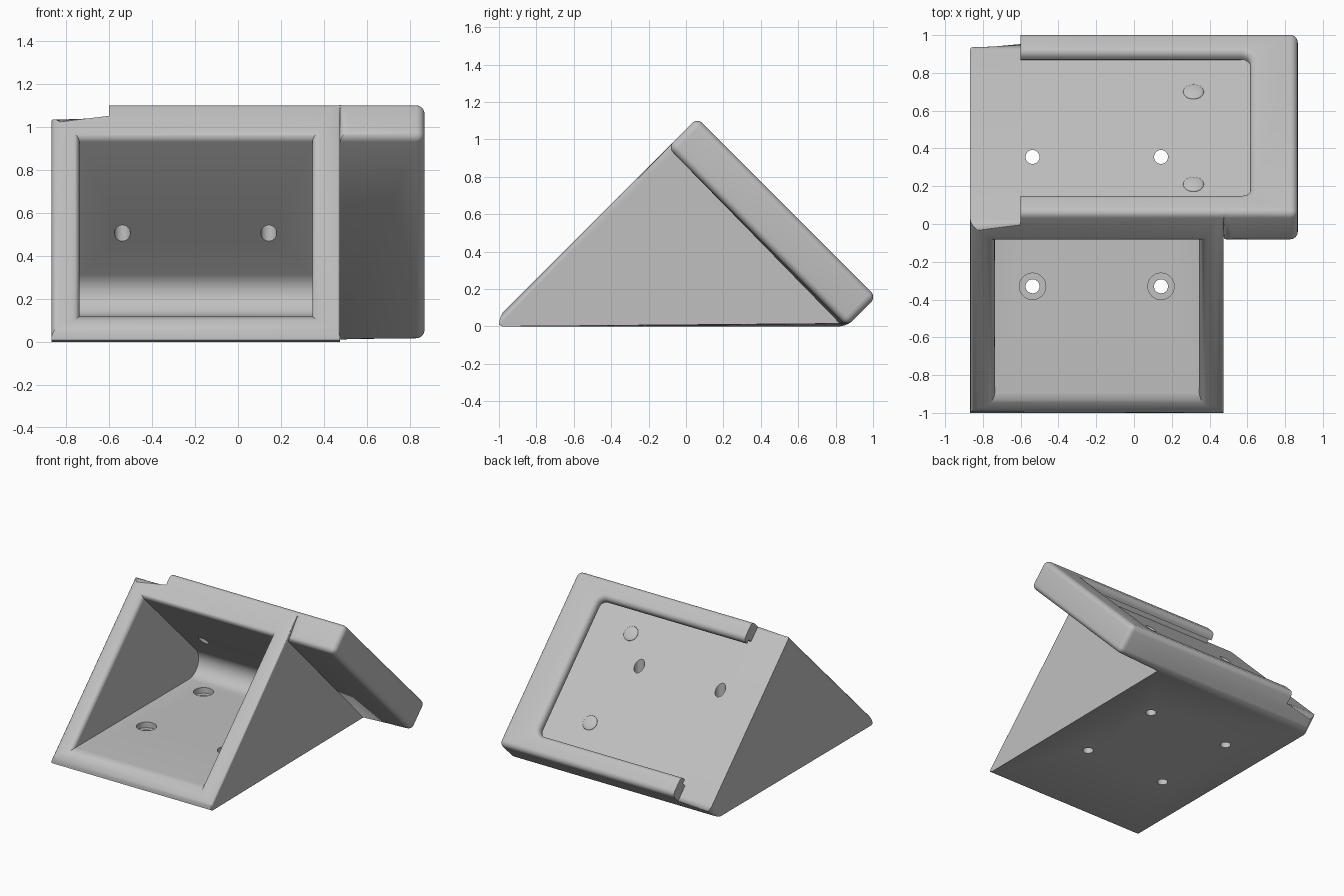
import bpy, bmesh, math

cube = bpy.data.objects.get("Cube")
if cube:
    bpy.data.objects.remove(cube, do_unlink=True)

# Main dimensions: S runs out of the sloped plate, T runs up along it
X_END, X_BODY, X_STEP = 0.867, 0.475, -0.6
S_UNDER, S_FLOOR, S_TOP = 0.86, 1.045, 1.175
T_LOW, T_FRONT = -0.86, 1.055
FLOOR_Z = 0.118

mat = bpy.data.materials.new("light_grey_plastic")
mat.use_nodes = True
GREY = (0.53, 0.53, 0.53, 1)
mat.diffuse_color = GREY
mat.node_tree.nodes["Principled BSDF"].inputs["Base Color"].default_value = GREY


def st(s, t):
    return ((s - t) / 2, (s + t) / 2)


def add_object(name, bm):
    bmesh.ops.recalc_face_normals(bm, faces=bm.faces)
    mesh = bpy.data.meshes.new(name)
    bm.to_mesh(mesh)
    bm.free()
    mesh.materials.append(mat)
    ob = bpy.data.objects.new(name, mesh)
    bpy.context.collection.objects.link(ob)
    return ob


def prism(name, points, x0, x1, corner=0):
    """Extrude a side profile along x, optionally rounding corners at x1."""
    bm = bmesh.new()
    face = bm.faces.new([bm.verts.new((x0, y, z)) for y, z in points])
    new = bmesh.ops.extrude_face_region(bm, geom=[face])["geom"]
    for v in new:
        if isinstance(v, bmesh.types.BMVert):
            v.co.x = x1
    if corner:
        edges = [e for e in bm.edges
                 if all(abs(v.co.x - x1) < 1e-4 for v in e.verts)
                 and abs(sum((v.co.z - v.co.y) * k for v, k in zip(e.verts, (1, -1)))) < 1e-4]
        bmesh.ops.bevel(bm, geom=edges, offset=corner, segments=6,
                        profile=0.5, affect='EDGES')
    return add_object(name, bm)


def slab(name, x0, x1, s0, s1, t0, t1, corner=0):
    return prism(name, [st(s0, t0), st(s1, t0), st(s1, t1), st(s0, t1)], x0, x1, corner)


def cylinder(name, x, y, z0, z1, r):
    bm = bmesh.new()
    bmesh.ops.create_cone(bm, cap_ends=True, segments=32, radius1=r, radius2=r, depth=z1 - z0)
    bmesh.ops.translate(bm, verts=bm.verts, vec=(x, y, (z0 + z1) / 2))
    return add_object(name, bm)


def combine(ob, tool, operation):
    """Apply a boolean and discard the tool object."""
    mod = ob.modifiers.new("cut", 'BOOLEAN')
    mod.operation, mod.object, mod.solver = operation, tool, 'EXACT'
    dg = bpy.context.evaluated_depsgraph_get()
    dg.update()
    mesh = bpy.data.meshes.new_from_object(ob.evaluated_get(dg))
    ob.modifiers.clear()
    ob.data = mesh
    bpy.data.objects.remove(tool, do_unlink=True)


# Wedge body with the plate running past it on one side
stand = prism("wedge_stand", [(-0.98, 0), (0.86, 0), st(S_TOP, T_LOW), st(S_TOP, T_FRONT),
                              (-1.0, 0.055), (-1.0, 0.008)], -X_END, X_BODY)
combine(stand, slab("plate_extension", 0.2, X_END, S_UNDER, S_TOP, T_LOW, T_FRONT), 'UNION')

# Hollow inside, open to the front, with a curved rear corner
r = 0.114
cy = S_UNDER - FLOOR_Z - r / math.tan(math.pi / 8)
arc = [(cy + r * math.cos(a), FLOOR_Z + r + r * math.sin(a))
       for a in (math.radians(-90 + 13.5 * i) for i in range(11))]
top = st(S_UNDER, 1.3)
hollow = prism("hollow", [(-1.3, FLOOR_Z)] + arc + [top, (-1.3, top[1])], -0.737, 0.345)
combine(stand, hollow, 'DIFFERENCE')

# Lowered end, lipped pocket and the slot beneath its lip
combine(stand, slab("step", -1, X_STEP, S_FLOOR, 1.4, -1.2, 1.4), 'DIFFERENCE')
combine(stand, slab("pocket", -0.8, 0.615, S_FLOOR, 1.4, -0.645, 0.845, 0.05), 'DIFFERENCE')
combine(stand, slab("slot", -0.8, 0.64, S_FLOOR, 1.095, -0.69, 0.89), 'DIFFERENCE')

# Round the rims of the front, plate end, plate side and plate top
bm = bmesh.new()
bm.from_mesh(stand.data)
bmesh.ops.remove_doubles(bm, verts=bm.verts, dist=1e-4)
bmesh.ops.dissolve_limit(bm, angle_limit=math.radians(1), verts=bm.verts, edges=bm.edges)
rims = [lambda c: c.z - c.y - T_FRONT, lambda c: c.z - c.y - T_LOW,
        lambda c: c.x - X_END, lambda c: c.z + c.y - S_TOP]


def on(edge, plane):
    return all(abs(plane(v.co)) < 1e-3 for v in edge.verts)


edges = [e for e in bm.edges if e.calc_face_angle(0) > 0.3
         and any(on(e, p) for p in rims) and not on(e, lambda c: c.x - X_STEP)]
bmesh.ops.bevel(bm, geom=edges, offset=0.04, segments=6, profile=0.5,
                affect='EDGES', clamp_overlap=False)
bmesh.ops.recalc_face_normals(bm, faces=bm.faces)
bm.to_mesh(stand.data)
bm.free()

# Upright screw holes with wider seats in the floor
for x in (-0.537, 0.143):
    for y in (-0.33, 0.355):
        combine(stand, cylinder("screw_hole", x, y, -0.2, 1.4, 0.037), 'DIFFERENCE')
        combine(stand, cylinder("screw_seat", x, y, 0.075, 0.2, 0.07), 'DIFFERENCE')

# Shallow bumps on the pocket floor
bumps = []
for y in (0.7, 0.21):
    bm = bmesh.new()
    bmesh.ops.create_uvsphere(bm, u_segments=24, v_segments=12, radius=0.055)
    bump = add_object("pocket_bump", bm)
    bump.scale.z = 0.25
    bump.rotation_euler.x = math.radians(-45)
    bump.location = (0.315, y, S_FLOOR - y)
    bumps.append(bump)

# Smooth curves, crisp corners
bpy.ops.object.select_all(action='DESELECT')
for ob in [stand] + bumps:
    ob.select_set(True)
bpy.context.view_layer.objects.active = stand
bpy.ops.object.shade_smooth_by_angle(angle=math.radians(30))
